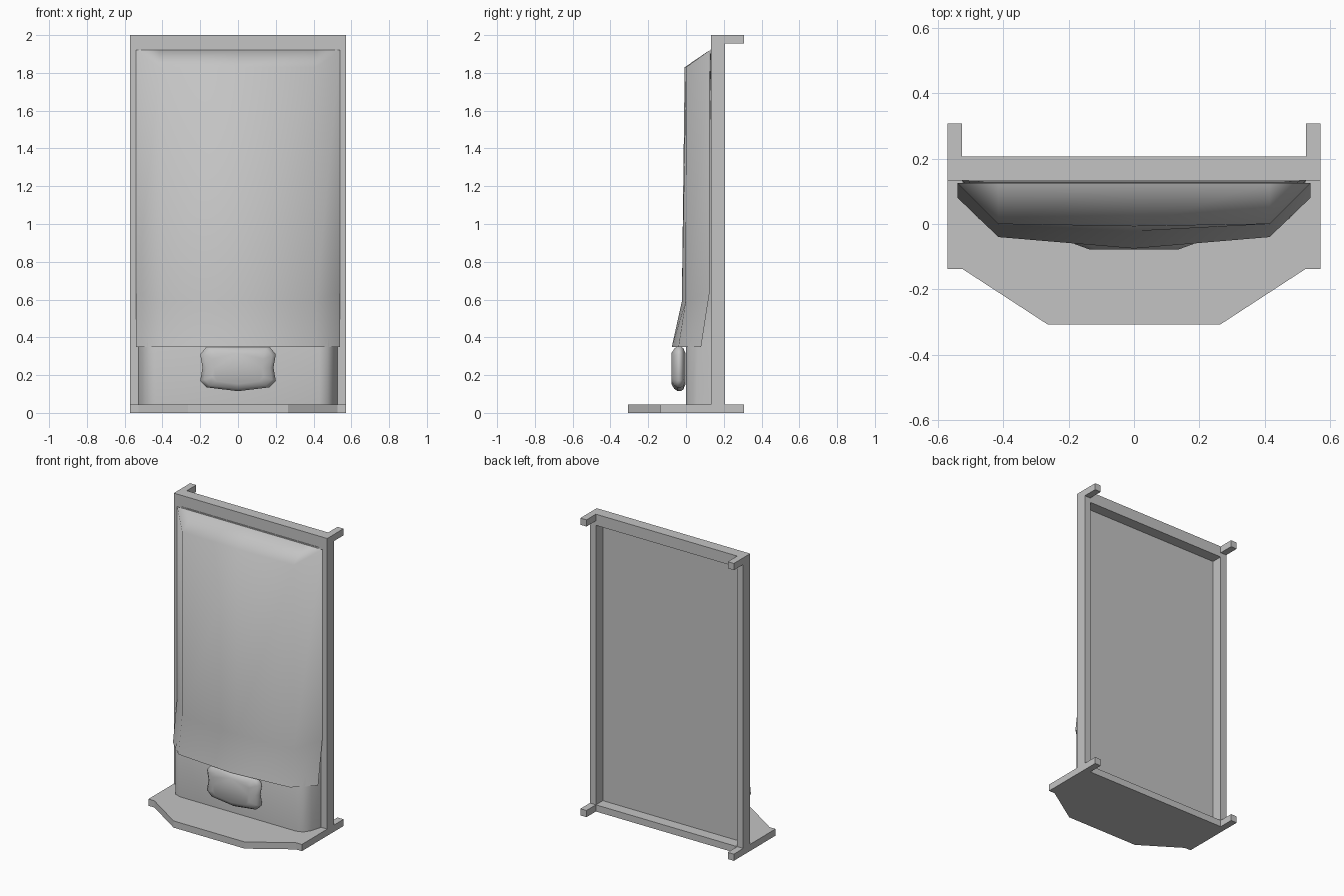
import bpy

cube = bpy.data.objects.get("Cube")
if cube:
    bpy.data.objects.remove(cube, do_unlink=True)

grey = bpy.data.materials.new("plain_grey")
grey.use_nodes = True
colour = (0.55, 0.55, 0.55, 1)
grey.diffuse_color = colour
grey.node_tree.nodes["Principled BSDF"].inputs["Base Color"].default_value = colour


def add_mesh(name, verts, faces, smooth_angle=None):
    mesh = bpy.data.meshes.new(name)
    mesh.from_pydata(verts, [], faces)
    mesh.materials.append(grey)
    obj = bpy.data.objects.new(name, mesh)
    bpy.context.collection.objects.link(obj)
    bpy.ops.object.select_all(action="DESELECT")
    obj.select_set(True)
    bpy.context.view_layer.objects.active = obj
    bpy.ops.object.mode_set(mode="EDIT")
    bpy.ops.mesh.select_all(action="SELECT")
    bpy.ops.mesh.remove_doubles(threshold=0.0005)
    bpy.ops.mesh.normals_make_consistent(inside=False)
    bpy.ops.object.mode_set(mode="OBJECT")
    if smooth_angle:
        bpy.ops.object.shade_smooth_by_angle(angle=smooth_angle)
    return obj


def loft(name, rows, smooth_angle=None):
    """Skin closed rings of equal length and cap both ends."""
    n = len(rows[0])
    verts = [p for row in rows for p in row]
    faces = [tuple(range(n)), tuple(range(len(verts) - n, len(verts)))]
    for r in range(len(rows) - 1):
        for i in range(n):
            j = (i + 1) % n
            faces.append((r * n + i, r * n + j, (r + 1) * n + j, (r + 1) * n + i))
    return add_mesh(name, verts, faces, smooth_angle)


def box(name, x, y, z):
    loft(name, [[(x[0], y[0], h), (x[1], y[0], h), (x[1], y[1], h), (x[0], y[1], h)] for h in z])


def mirrored(half):
    """Mirror a half section, listed from the centre outwards, across x."""
    return [(-p[0], *p[1:]) for p in reversed(half[1:])] + half


W, INNER, BAR = 0.571, 0.526, 0.045
FRONT, BACK, HOOK = 0.133, 0.207, 0.307
BAR_TOP = 1.925

# Frame: posts, top bar and rear hooks
for side, s in (("left", 1), ("right", -1)):
    span = sorted((s * INNER, s * W))
    box(f"{side}_post", span, (FRONT, BACK), (BAR, 2))
    box(f"{side}_top_hook", span, (BACK, HOOK), (2 - BAR, 2))
    box(f"{side}_bottom_hook", span, (BACK, HOOK), (0, BAR))
box("top_bar", (-INNER, INNER), (FRONT, BACK), (BAR_TOP, 2))

# Base plate with a tapered front
outline = mirrored([(0, -HOOK), (0.265, -HOOK), (INNER, -0.137), (W, -0.137), (W, BACK)])
loft("base_plate", [[(x, y, z) for x, y in outline] for z in (0, BAR)])

# Inner body: flat back, bowed front that thins behind the cover
section = [(0, 0), (0.43, 0), (0.475, 0.015), (0.505, 0.06), (INNER, FRONT)]
rows = [mirrored([(x, y + (FRONT - y) * thin, z) for x, y in section])
        for z, thin in ((BAR, 0), (0.36, 0), (0.64, 0.7), (BAR_TOP, 0.97))]
loft("inner_body", rows, smooth_angle=0.7)

# Front cover: flared lower lip, sloping top
# each level: z centre, z edge, y centre, y corner, y edge
levels = [
    (0.35, 0.35, -0.075, -0.04, 0.08),
    (0.59, 0.64, -0.022, -0.002, 0.125),
    (1.83, 1.92, -0.007, 0.0, 0.125),
    (1.92, 1.92, 0.125, 0.125, 0.125),
]
rows = [mirrored([(0, yc, zc), (0.415, yk, zc), (0.54, ye, ze)])
        for zc, ze, yc, yk, ye in levels]
loft("front_cover", rows, smooth_angle=1.2)

# Rounded push bar below the cover
half = [(0, 0.352), (0.165, 0.352), (0.2, 0.31), (0.188, 0.24), (0.2, 0.17),
        (0.165, 0.135), (0, 0.115)]
ring = half + [(-x, z) for x, z in reversed(half[1:-1])]
rows = []
for y, k in ((-0.003, 0.7), (-0.014, 0.92), (-0.028, 1), (-0.044, 1), (-0.062, 0.9), (-0.078, 0.68)):
    rows.append([(x * k, y, 0.235 + (z - 0.235) * k) for x, z in ring])
loft("push_bar", rows, smooth_angle=1.2)
